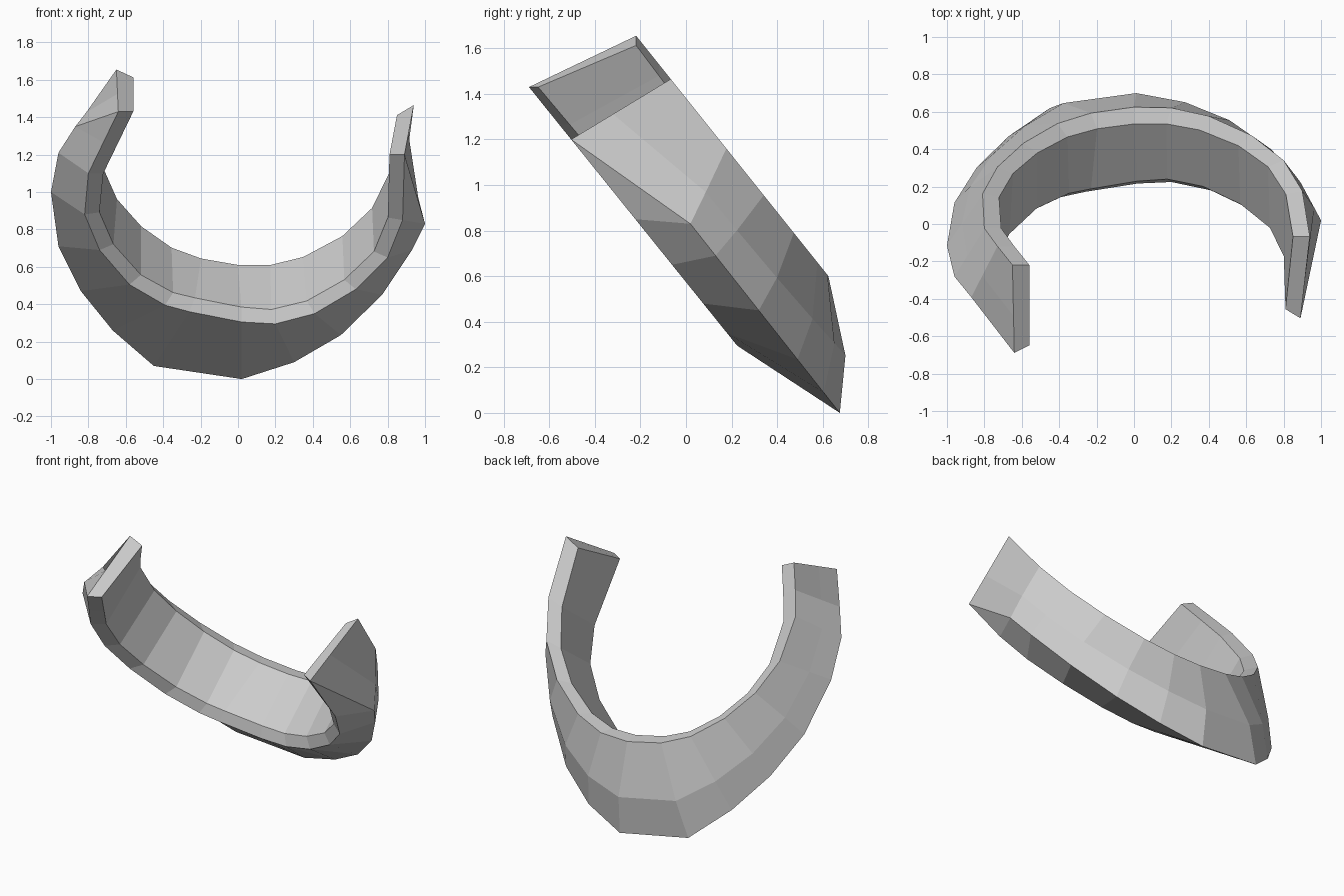
import bpy, bmesh
from mathutils import Vector

if "Cube" in bpy.data.objects:
    bpy.data.objects.remove(bpy.data.objects["Cube"])

# Front-view (x, z) outlines of the three main rails, left end to right end
TOP = [(-.65, 1.655), (-.73, 1.53), (-.80, 1.41), (-.81, 1.18), (-.73, 1.0),
       (-.59, .84), (-.41, .71), (-.23, .64), (0, .60), (.2, .605), (.4, .66),
       (.63, .79), (.80, .955), (.90, 1.16), (.94, 1.465)]
RIDGE = [(-.64, 1.43), (-.87, 1.35), (-.96, 1.21), (-1, 1.0), (-.96, .71),
         (-.84, .47), (-.67, .26), (-.45, .07), (.02, 0), (.30, .09), (.55, .235),
         (.77, .45), (.93, .69), (1.0, .83), (.89, 1.2)]
LOW = [(-.64, 1.43), (-.72, 1.265), (-.80, 1.1), (-.82, .88), (-.74, .69),
       (-.58, .505), (-.39, .395), (-.26, .36), (.02, .305), (.2, .295), (.41, .35),
       (.63, .48), (.80, .65), (.88, .85), (.89, 1.2)]


def rail(points, y0, slope):
    # Lay an outline on a tilted plane
    return [Vector((x, y0 - slope * z, z)) for x, z in points]


top = rail(TOP, 1.105, .8)
ridge = rail(RIDGE, .675, .79)
low = rail(LOW, .462, .805)
ridge[0], ridge[-1] = low[0].copy(), low[-1].copy()


def inset_top(p):
    q = p - Vector((p.x, max(p.y, 0), 0)).normalized() * .09
    q.z = .63 + (.52 - q.y) * 1.33
    return q


def inset_low(p):
    q = p - Vector((p.x, 0, min(p.z - 1, 0))).normalized() * .08
    q.y = .225 - (q.z - .39) * .84
    return q


def bulge(a, b):
    m = a.lerp(b, .58)
    return m + Vector((m.x, m.y + .1, 0)).normalized() * .07 * max(m.y, 0)


# Skin the six-sided cross-sections into a curved band
bm = bmesh.new()
rings = []
for t, r, l in zip(top, ridge, low):
    section = [inset_top(t), t, bulge(t, r), r, l, inset_low(l)]
    rings.append([bm.verts.new(p) for p in section])
for a, b in zip(rings, rings[1:]):
    for i in range(6):
        j = (i + 1) % 6
        bm.faces.new((a[i], a[j], b[j], b[i]))
bm.faces.new(rings[0])
bm.faces.new(rings[-1])
bmesh.ops.remove_doubles(bm, verts=bm.verts, dist=.0005)
bmesh.ops.recalc_face_normals(bm, faces=bm.faces)
mesh = bpy.data.meshes.new("curved_band")
bm.to_mesh(mesh)
bm.free()
band = bpy.data.objects.new("curved_band", mesh)
bpy.context.collection.objects.link(band)
